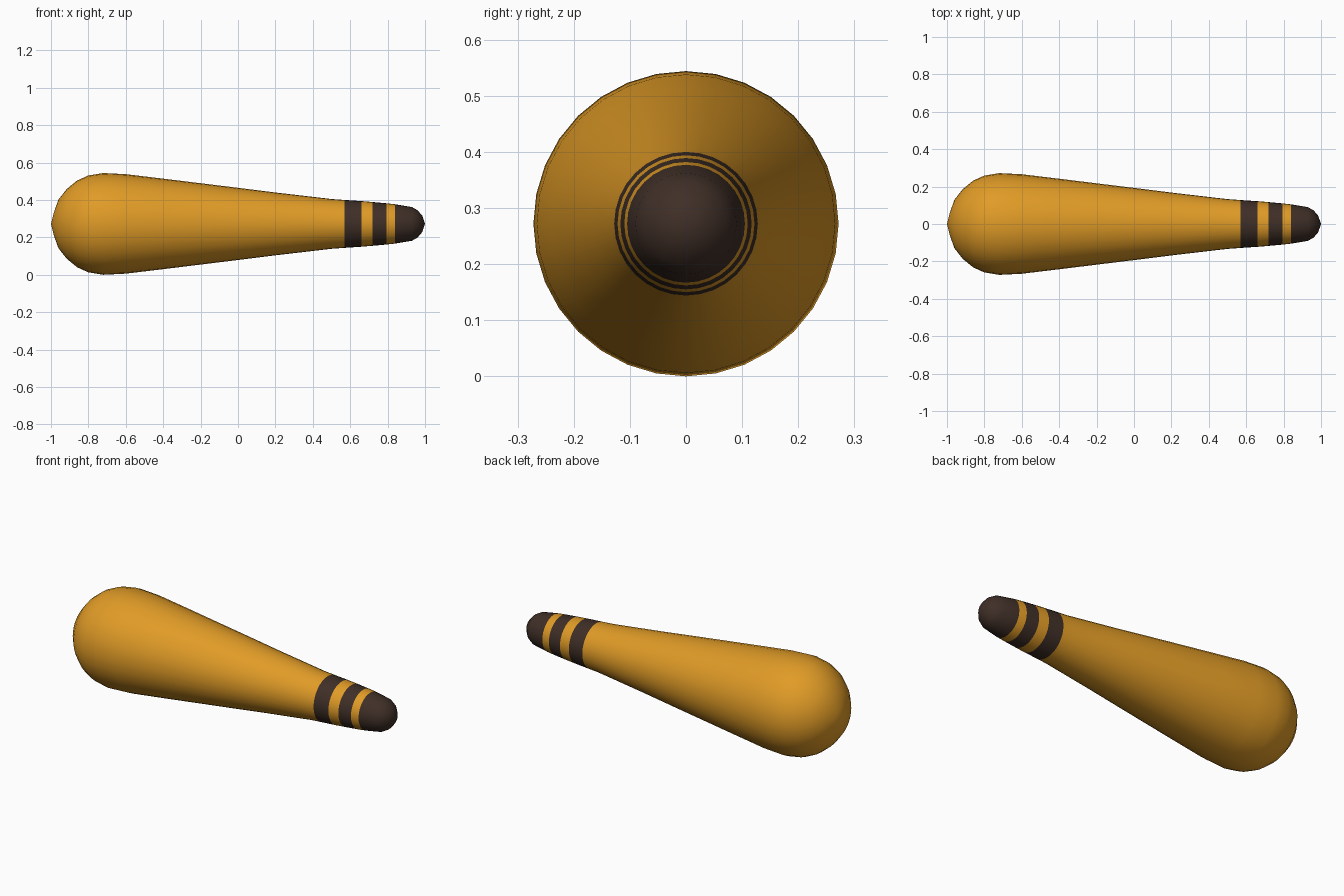
import bpy
import bmesh
from math import pi
from mathutils import Matrix

cube = bpy.data.objects.get("Cube")
if cube:
    bpy.data.objects.remove(cube, do_unlink=True)

SIDES = 32
AXIS_HEIGHT = 0.272

# Profile as (x along the axis, radius), from the blunt end to the tip
PROFILE = [
    (-1.0, 0), (-0.985, 0.06), (-0.96, 0.13), (-0.915, 0.187), (-0.86, 0.232),
    (-0.8, 0.259), (-0.72, 0.272), (-0.6, 0.266), (-0.4, 0.242), (0, 0.193),
    (0.2, 0.168), (0.5, 0.133), (0.57, 0.128), (0.66, 0.122), (0.72, 0.117),
    (0.795, 0.11), (0.84, 0.105), (0.93, 0.09), (0.96, 0.073),
    (0.985, 0.044), (1.0, 0),
]
# Dark stripes, as ranges along x
DARK_BANDS = [(0.57, 0.66), (0.72, 0.795), (0.84, 1.0)]


def make_material(name, color):
    mat = bpy.data.materials.new(name)
    mat.use_nodes = True
    mat.diffuse_color = color
    mat.node_tree.nodes["Principled BSDF"].inputs["Base Color"].default_value = color
    return mat


# Turned body
bm = bmesh.new()
verts = [bm.verts.new((x, 0, r)) for x, r in PROFILE]
edges = [bm.edges.new(pair) for pair in zip(verts, verts[1:])]
bmesh.ops.spin(bm, geom=verts + edges, cent=(0, 0, 0), axis=(1, 0, 0),
               angle=2 * pi, steps=SIDES, use_duplicate=False)
bmesh.ops.remove_doubles(bm, verts=bm.verts, dist=0.0005)
bmesh.ops.recalc_face_normals(bm, faces=bm.faces)

# Stripes and tip colour
for face in bm.faces:
    x = face.calc_center_median().x
    face.material_index = int(any(a < x < b for a, b in DARK_BANDS))
    face.smooth = True

bmesh.ops.transform(bm, matrix=Matrix.Translation((0, 0, AXIS_HEIGHT)), verts=bm.verts)
mesh = bpy.data.meshes.new("tapered_club")
bm.to_mesh(mesh)
bm.free()

mesh.materials.append(make_material("amber", (0.75, 0.33, 0.02, 1)))
mesh.materials.append(make_material("dark_brown", (0.05, 0.028, 0.02, 1)))
club = bpy.data.objects.new("tapered_club", mesh)
bpy.context.collection.objects.link(club)
